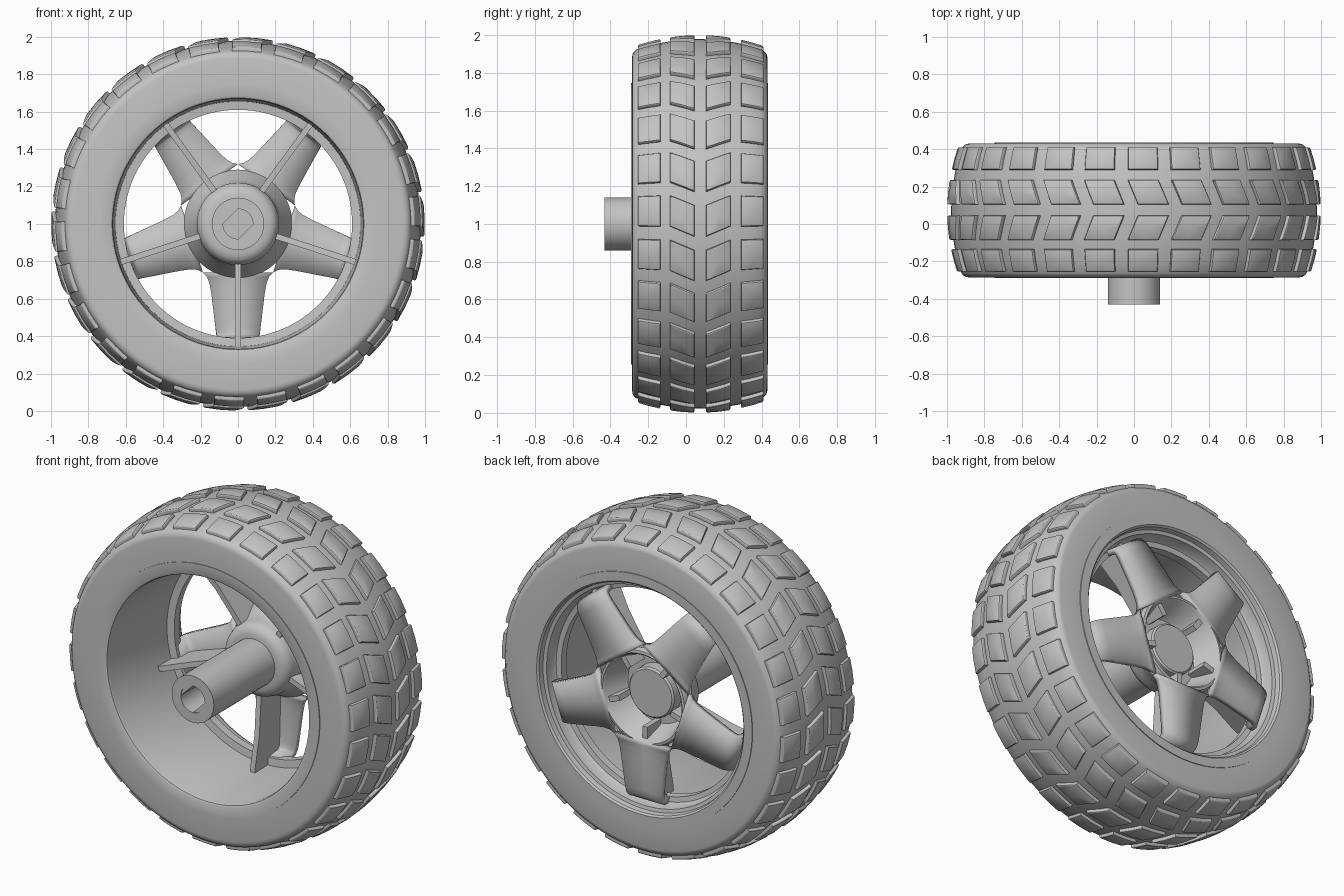
import bpy
import bmesh
from math import sin, cos, pi, radians

if "Cube" in bpy.data.objects:
    bpy.data.objects.remove(bpy.data.objects["Cube"], do_unlink=True)

grey = bpy.data.materials.new("plain_grey")
grey.use_nodes = True
grey.diffuse_color = (0.55, 0.55, 0.55, 1)
grey.node_tree.nodes["Principled BSDF"].inputs["Base Color"].default_value = (0.55, 0.55, 0.55, 1)


def place(u, v, y, t):
    """u across, v outward from the axle, y along the axle, turned by t from the top."""
    return (v * sin(t) + u * cos(t), y, 1 + v * cos(t) - u * sin(t))


def finish(name, bm, angle=35, recalc=True):
    bmesh.ops.remove_doubles(bm, verts=bm.verts, dist=0.0002)
    if recalc:
        bmesh.ops.recalc_face_normals(bm, faces=bm.faces)
    mesh = bpy.data.meshes.new(name)
    bm.to_mesh(mesh)
    bm.free()
    mesh.materials.append(grey)
    obj = bpy.data.objects.new(name, mesh)
    bpy.context.collection.objects.link(obj)
    bpy.ops.object.select_all(action="DESELECT")
    obj.select_set(True)
    bpy.context.view_layer.objects.active = obj
    bpy.ops.object.shade_smooth_by_angle(angle=radians(angle))
    return obj


def revolve(name, profile, closed=True, steps=104):
    bm = bmesh.new()
    rings = [[bm.verts.new(place(0, r, y, 2 * pi * i / steps)) for r, y in profile]
             for i in range(steps)]
    count = len(profile)
    for i in range(steps):
        a, b = rings[i], rings[(i + 1) % steps]
        for j in range(count if closed else count - 1):
            k = (j + 1) % count
            bm.faces.new((a[j], a[k], b[k], b[j]))
    return finish(name, bm)


MID = 0.07


def crown(y):
    return 0.978 - 0.5 * (y - MID) ** 2


# Tyre carcass with a gently crowned outside
outside = [(crown(MID + d), MID + d) for d in [-0.335 + 0.067 * i for i in range(11)]]
revolve("tyre", [(0.74, -0.285), (0.885, -0.285), (0.9, -0.282), (0.912, -0.275)] + outside
        + [(0.912, 0.415), (0.9, 0.426), (0.885, 0.43), (0.74, 0.43)])

# Rim barrel with its inner lip near the back
revolve("rim", [(0.745, -0.29), (0.685, -0.29), (0.673, -0.284), (0.668, -0.27),
                (0.655, 0.26), (0.61, 0.265), (0.61, 0.315), (0.64, 0.32),
                (0.65, 0.335), (0.655, 0.39), (0.675, 0.395), (0.68, 0.425),
                (0.69, 0.435), (0.745, 0.435)])

# Tread blocks: two straight outer rows and two slanted inner rows
BLOCKS = 26
rows = [(-0.255, -0.135, 0, 0), (-0.085, 0.045, 0, 0.055),
        (0.105, 0.235, 0.055, 0), (0.29, 0.41, 0, 0)]
loop = [(-1, -1), (0, -1), (1, -1), (1, 0), (1, 1), (0, 1), (-1, 1), (-1, 0)]
bm = bmesh.new()
for y0, y1, shift0, shift1 in rows:
    for n in range(BLOCKS):
        start = 0.05 + 2 * pi * n / BLOCKS

        def corner(a, b, inset, lift):
            s = (b * (1 - inset / 0.062) + 1) / 2
            y = y0 + (y1 - y0) * s
            t = start + shift0 + (shift1 - shift0) * s + a * (0.084 - inset)
            return bm.verts.new(place(0, crown(y) + lift, y, t))

        levels = [[corner(a, b, inset, lift) for a, b in loop]
                  for inset, lift in ((0, -0.015), (0, 0.014), (0.003, 0.019), (0.008, 0.021))]
        for low, high in zip(levels, levels[1:]):
            for i in range(8):
                j = (i + 1) % 8
                bm.faces.new((low[i], low[j], high[j], high[i]))
        top, peak = levels[-1], corner(0, 0, 0, 0.022)
        for i in range(8):
            bm.faces.new((top[i], top[(i + 1) % 8], peak))
finish("tread_blocks", bm, 25)

# Hub: dished back with a cap, rounded front collar and hollow axle sleeve
revolve("hub", [(0, 0.335), (0.14, 0.335), (0.15, 0.325), (0.152, 0.26), (0.205, 0.26),
                (0.215, 0.27), (0.255, 0.405), (0.265, 0.415), (0.28, 0.412), (0.29, 0.385),
                (0.235, 0.28), (0.222, 0.25), (0.22, 0.21), (0.21, 0.18), (0.19, 0.16),
                (0.165, 0.152), (0.14, 0.15), (0.14, -0.43), (0.08, -0.43),
                (0.08, -0.1), (0, -0.1)], closed=False, steps=64)

# Flats inside the sleeve bore
bm = bmesh.new()
for side in (0, pi):
    arc = [(0.081 * sin(a), 0.081 * cos(a)) for a in [radians(-45 + 9 * i) for i in range(11)]]
    front, back = [[bm.verts.new(place(u, v, y, side - pi / 4)) for u, v in arc]
                   for y in (-0.425, -0.1)]
    bm.faces.new(front)
    bm.faces.new(back)
    for i in range(len(arc)):
        j = (i + 1) % len(arc)
        bm.faces.new((front[i], front[j], back[j], back[i]))
finish("bore_flats", bm)

# Five flat spokes whose tips bend in to meet the rim lip
SPOKES = [pi + 2 * pi * k / 5 for k in range(5)]
arm = [(0.259, 0.188, 0.415), (0.283, 0.166, 0.415), (0.315, 0.153, 0.415),
       (0.37, 0.143, 0.415), (0.46, 0.132, 0.412), (0.56, 0.12, 0.408), (0.595, 0.116, 0.402),
       (0.618, 0.113, 0.388), (0.632, 0.111, 0.365), (0.64, 0.11, 0.29)]
bm = bmesh.new()
for t in SPOKES:
    strip = [[bm.verts.new(place(s * w, v, y, t)) for s in (-1, 0, 1)] for v, w, y in arm]
    for a, b in zip(strip, strip[1:]):
        for i in range(2):
            bm.faces.new((a[i], b[i], b[i + 1], a[i + 1]))
bm.normal_update()
if sum(f.normal.y for f in bm.faces) < 0:
    bmesh.ops.reverse_faces(bm, faces=bm.faces)
spokes = finish("spokes", bm, 35, recalc=False)
thick = spokes.modifiers.new("thickness", "SOLIDIFY")
thick.thickness = 0.035
thick.offset = -1

# Thin stiffening rib on the front of each spoke
rib = [(0.18, 0.39), (0.18, 0.2), (0.45, 0.18), (0.63, 0.14), (0.66, 0.14),
       (0.66, 0.3), (0.62, 0.37), (0.58, 0.39)]
bm = bmesh.new()
for t in SPOKES:
    left, right = [[bm.verts.new(place(u, v, y, t)) for v, y in rib] for u in (-0.016, 0.016)]
    bm.faces.new(left)
    bm.faces.new(right)
    for i in range(len(rib)):
        j = (i + 1) % len(rib)
        bm.faces.new((left[i], left[j], right[j], right[i]))
finish("spoke_ribs", bm)
